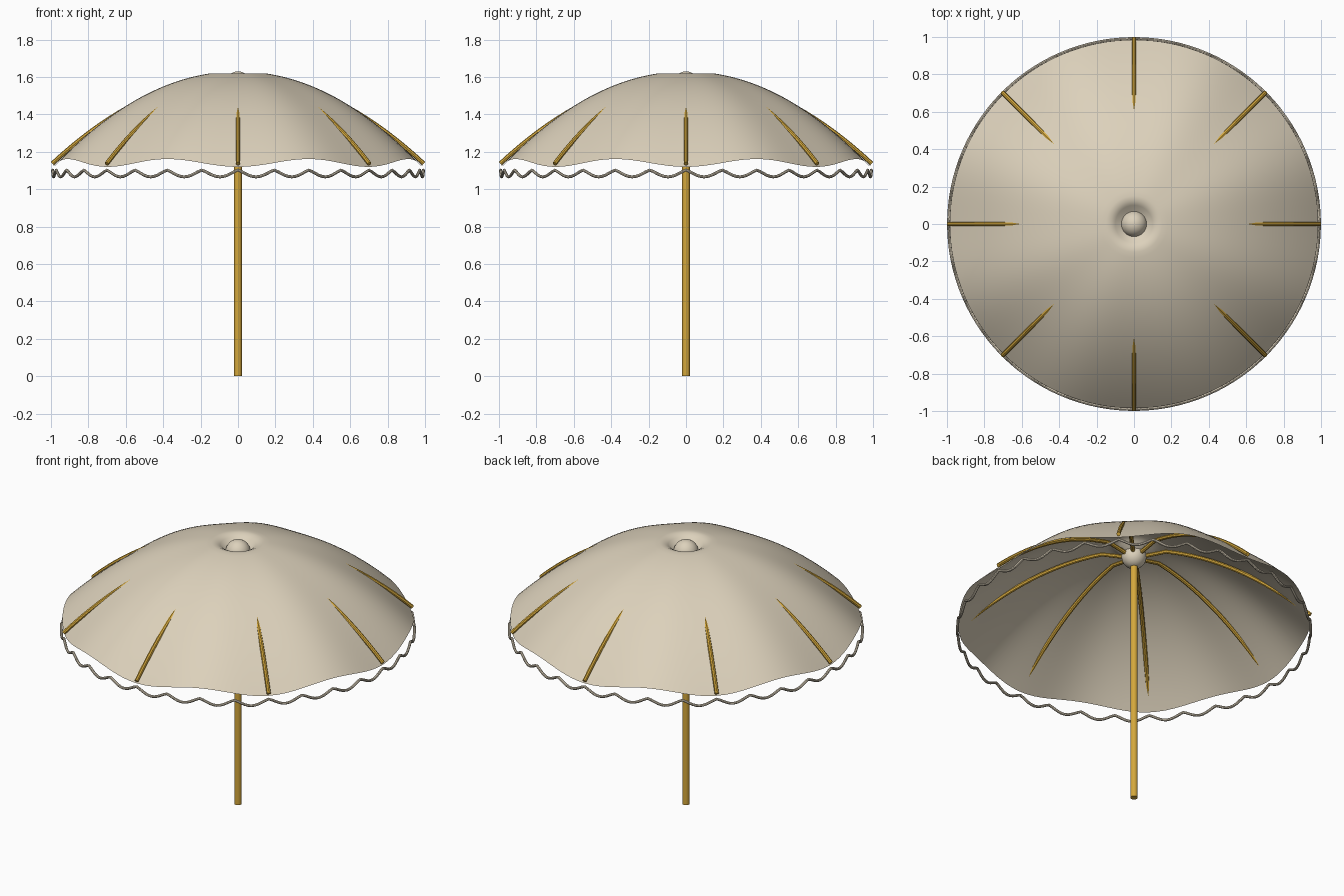
import bpy, bmesh, math

if "Cube" in bpy.data.objects:
    bpy.data.objects.remove(bpy.data.objects["Cube"])


def material(name, rgb):
    m = bpy.data.materials.new(name)
    m.diffuse_color = (*rgb, 1)
    m.use_nodes = True
    m.node_tree.nodes["Principled BSDF"].inputs["Base Color"].default_value = m.diffuse_color
    return m


cream = material("cream_fabric", (0.72, 0.64, 0.50))
gold = material("golden_wood", (0.66, 0.39, 0.045))


def finish(obj, mat, angle=40):
    obj.data.materials.append(mat)
    bpy.ops.object.select_all(action='DESELECT')
    obj.select_set(True)
    bpy.context.view_layer.objects.active = obj
    bpy.ops.object.shade_smooth_by_angle(angle=math.radians(angle))


def add_mesh(name, bm, mat, angle=40):
    bmesh.ops.recalc_face_normals(bm, faces=bm.faces)
    me = bpy.data.meshes.new(name)
    bm.to_mesh(me)
    bm.free()
    obj = bpy.data.objects.new(name, me)
    bpy.context.collection.objects.link(obj)
    finish(obj, mat, angle)
    return obj


def tube(name, points, radius, mat, cyclic=False, sides=8):
    """Sweep a round section along points; frames stay upright."""
    from mathutils import Vector
    pts = [Vector(p) for p in points]
    n = len(pts)
    bm = bmesh.new()
    rings = []
    for i, p in enumerate(pts):
        a = pts[i - 1] if cyclic or i else p
        b = pts[(i + 1) % n] if cyclic or i < n - 1 else p
        t = (b - a).normalized()
        side = t.cross(Vector((0, 0, 1))).normalized()
        up = side.cross(t)
        rings.append([bm.verts.new(p + radius * (side * math.cos(k * math.tau / sides)
                                                 + up * math.sin(k * math.tau / sides)))
                      for k in range(sides)])
    for i in range(n if cyclic else n - 1):
        r0, r1 = rings[i], rings[(i + 1) % n]
        for k in range(sides):
            j = (k + 1) % sides
            bm.faces.new((r0[k], r0[j], r1[j], r1[k]))
    if not cyclic:
        bm.faces.new(rings[0])
        bm.faces.new(rings[-1])
    return add_mesh(name, bm, mat)


# Canopy: shallow dome, sagging at the ribs near the hem, dimpled at the crown
SEG = 128
HEM = 0.985
crown = [(0.05, 1.57), (0.075, 1.58), (0.10, 1.605), (0.125, 1.618)]
dome = [0.15 + (HEM - 0.15) * i / 28 for i in range(29)]


def dome_z(r, a):
    return 1.63 - 0.47 * r * r - r ** 2.5 * (0.035 + 0.022 * math.cos(8 * a))


bm = bmesh.new()
rings = []
for r, z in crown + [(r, None) for r in dome]:
    ring = []
    for k in range(SEG):
        a = k * math.tau / SEG
        ring.append(bm.verts.new((r * math.cos(a), r * math.sin(a),
                                  dome_z(r, a) if z is None else z)))
    rings.append(ring)
for r0, r1 in zip(rings, rings[1:]):
    for k in range(SEG):
        j = (k + 1) % SEG
        bm.faces.new((r0[k], r1[k], r1[j], r0[j]))
add_mesh("canopy", bm, cream, 60)

# Round hub set in the crown dimple
bpy.ops.mesh.primitive_uv_sphere_add(segments=32, ring_count=16, radius=0.07,
                                     location=(0, 0, 1.56))
hub = bpy.context.object
hub.name = "crown_hub"
finish(hub, cream, 60)

# Pole
bpy.ops.mesh.primitive_cylinder_add(vertices=16, radius=0.021, depth=1.56,
                                    location=(0, 0, 0.78))
pole = bpy.context.object
pole.name = "pole"
finish(pole, gold)

# Eight curved ribs
rib_profile = [(0.02, 1.555), (0.10, 1.57)]
rib_profile += [(r, 1.6 - 0.47 * r * r) for r in
                [0.18 + (0.993 - 0.18) * i / 16 for i in range(17)]]
for n in range(8):
    a = n * math.tau / 8
    tube(f"rib_{n + 1}", [(r * math.cos(a), r * math.sin(a), z) for r, z in rib_profile],
         0.012, gold)

# Scalloped cord hanging around the hem
STEPS = 32 * 10
cord = []
for k in range(STEPS):
    a = k * math.tau / STEPS
    cord.append((0.991 * math.cos(a), 0.991 * math.sin(a),
                 1.102 - 0.036 * abs(math.sin(16 * a)) ** 1.3))
tube("scalloped_trim", cord, 0.008, cream, cyclic=True)
